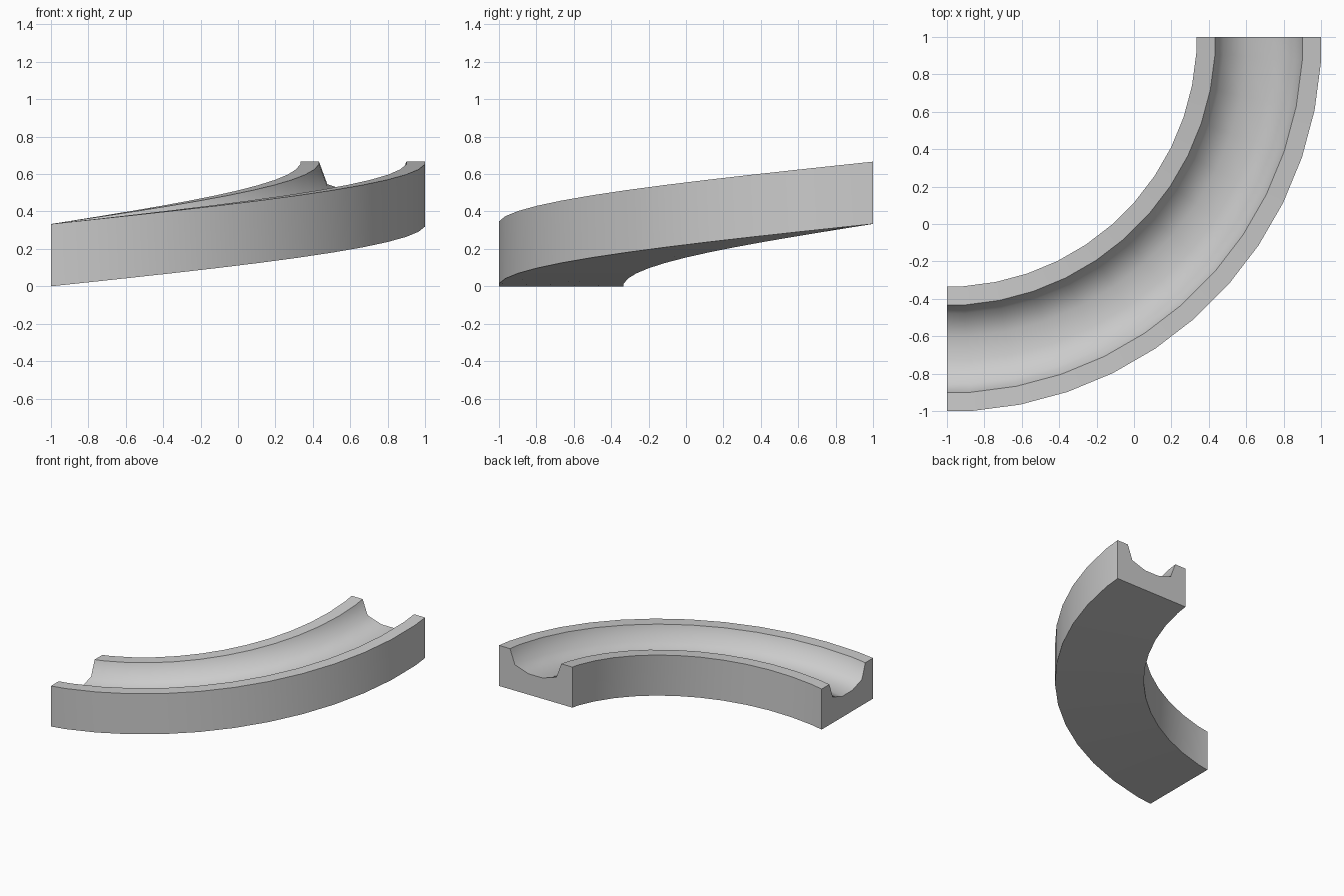
import bpy, bmesh, math

if "Cube" in bpy.data.objects:
    bpy.data.objects.remove(bpy.data.objects["Cube"])

CX, CY = -1.0, 1.0      # centre of the quarter turn
RISE = 1 / 3            # climb over the turn
STEP = math.radians(7.5)
HALF = STEP / 2

# Cross-section: (radius, height), block with a rounded channel
profile = [(2.0, 0), (2.0, .333), (1.9, .333), (1.855, .212), (1.73, .171),
           (1.603, .171), (1.478, .212), (1.433, .333), (1.333, .333), (1.333, 0)]

# Stations: a half segment at each end, full segments between
angles = [0] + [HALF + STEP * i for i in range(12)] + [math.pi / 2]

bm = bmesh.new()
rings = []
for a in angles:
    k = 1 if a in (0, math.pi / 2) else 1 / math.cos(HALF)
    lift = RISE * a / (math.pi / 2)
    rings.append([bm.verts.new((CX + r * k * math.sin(a), CY - r * k * math.cos(a), z + lift))
                  for r, z in profile])

# Swept skin and end caps
n = len(profile)
for p, q in zip(rings, rings[1:]):
    for i in range(n):
        j = (i + 1) % n
        bm.faces.new((p[i], p[j], q[j], q[i]))
bm.faces.new(rings[0])
bm.faces.new(rings[-1][::-1])
bmesh.ops.recalc_face_normals(bm, faces=bm.faces)

mesh = bpy.data.meshes.new("curved_ramp_track")
bm.to_mesh(mesh)
bm.free()
track = bpy.data.objects.new("curved_ramp_track", mesh)
bpy.context.collection.objects.link(track)

# Smooth walls and channel, sharp rims and ends
bpy.context.view_layer.objects.active = track
track.select_set(True)
bpy.ops.object.shade_smooth_by_angle(angle=math.radians(60))
